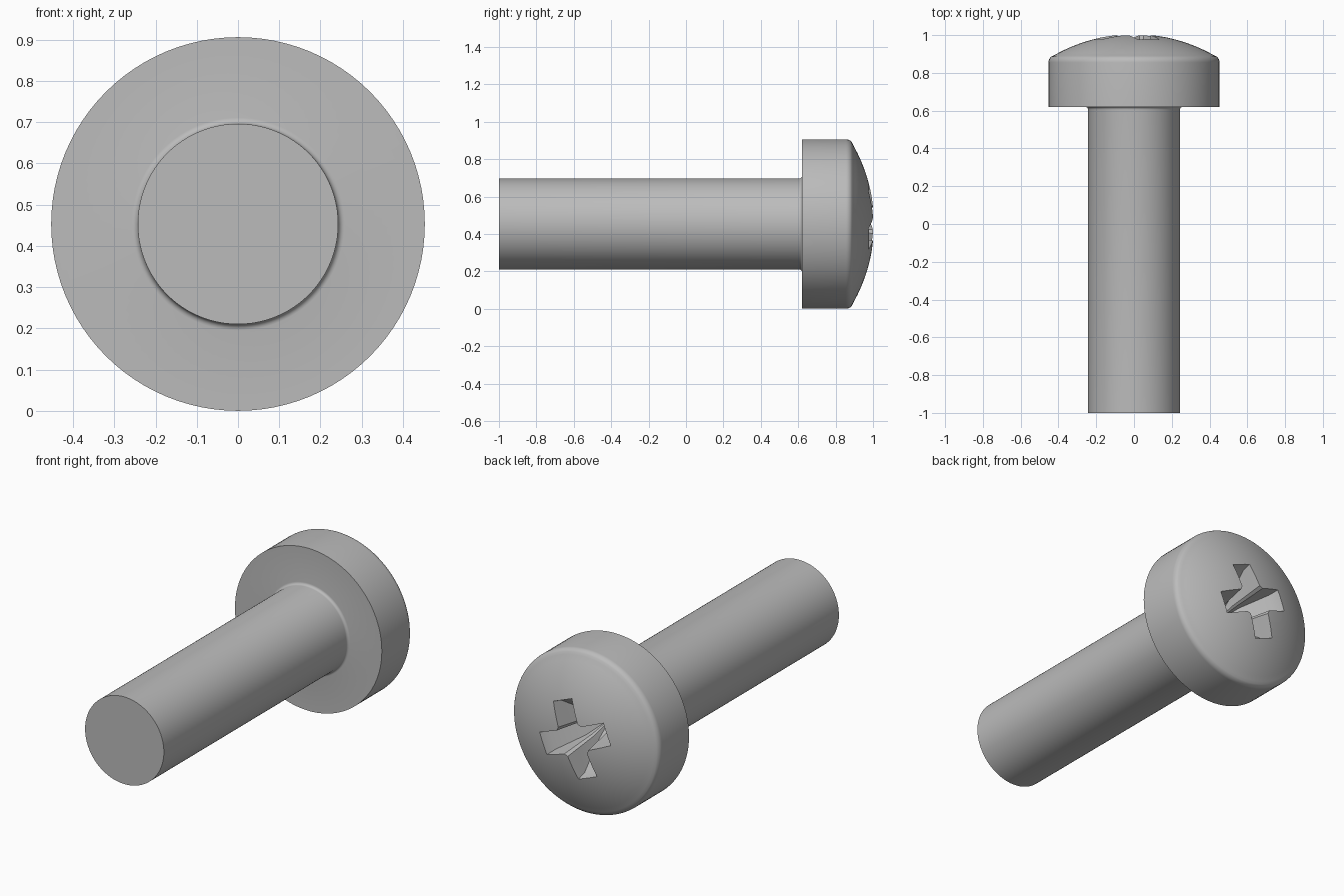
import bpy, bmesh, math

AXIS_Z = 0.453       # height of the screw's axis
SEGMENTS = 96
HEAD_R, SHAFT_R = 0.453, 0.243
HEAD_Y, APEX_Y = 0.62, 1.005
DOME_R = 0.857

cube = bpy.data.objects.get("Cube")
if cube:
    bpy.data.objects.remove(cube, do_unlink=True)

steel = bpy.data.materials.new("grey steel")
steel.use_nodes = True
colour = (0.5, 0.5, 0.5, 1)
steel.diffuse_color = colour
steel.node_tree.nodes["Principled BSDF"].inputs["Base Color"].default_value = colour


def loft(name, rings, start=None, end=None):
    """Skin rings of (x, y, z); close each end with a point or a flat cap."""
    bm = bmesh.new()
    loops = [[bm.verts.new(p) for p in ring] for ring in rings]
    n = len(loops[0])
    for a, b in zip(loops, loops[1:]):
        for i in range(n):
            j = (i + 1) % n
            bm.faces.new((a[i], a[j], b[j], b[i]))
    for loop, tip in ((loops[0], start), (loops[-1], end)):
        if tip is None:
            bm.faces.new(loop)
        else:
            point = bm.verts.new(tip)
            for i in range(n):
                bm.faces.new((loop[i], loop[(i + 1) % n], point))
    bmesh.ops.recalc_face_normals(bm, faces=bm.faces)
    mesh = bpy.data.meshes.new(name)
    bm.to_mesh(mesh)
    bm.free()
    mesh.materials.append(steel)
    obj = bpy.data.objects.new(name, mesh)
    bpy.context.collection.objects.link(obj)
    return obj


def circle(r, y):
    turn = 2 * math.pi / SEGMENTS
    return [(r * math.cos(i * turn), y, AXIS_Z + r * math.sin(i * turn))
            for i in range(SEGMENTS)]


def cross(y, reach, half):
    """Four-armed outline with small chamfers in the inner corners."""
    inner = half * 1.25
    points = []
    for arm in range(4):
        a = math.radians(-21.5 + 90 * arm)
        for u, v in ((inner, -half), (reach, -half), (reach, half), (inner, half)):
            points.append((u * math.cos(a) - v * math.sin(a), y,
                           AXIS_Z + u * math.sin(a) + v * math.cos(a)))
    return points


# Shaft, with a small fillet under the head
profile = [(SHAFT_R, -1)]
fillet = 0.015
for i in range(6):
    a = i / 5 * math.pi / 2
    profile.append((SHAFT_R + fillet * (1 - math.cos(a)),
                    HEAD_Y - fillet * (1 - math.sin(a))))

# Head: straight rim, rounded shoulder, shallow dome
profile += [(HEAD_R, HEAD_Y), (HEAD_R, 0.855)]
dome_start = math.asin(0.425 / DOME_R)
shoulder = 0.04
for i in range(1, 6):
    a = i / 6 * (math.pi / 2 - dome_start)
    profile.append((HEAD_R - shoulder * (1 - math.cos(a)),
                    0.855 + shoulder * math.sin(a)))
for i in range(16):
    a = dome_start * (1 - i / 16)
    profile.append((DOME_R * math.sin(a), APEX_Y - DOME_R * (1 - math.cos(a))))
screw = loft("screw_body", [circle(r, y) for r, y in profile],
             end=(0, APEX_Y, AXIS_Z))

# Tapered cross recess for the driver
cutter = loft("recess_cutter", [cross(1.06, 0.235, 0.07), cross(0.92, 0.195, 0.055),
                                cross(0.78, 0.09, 0.04), cross(0.68, 0.02, 0.012)])
cutter.hide_render = True

cut = screw.modifiers.new("driver_recess", "BOOLEAN")
cut.operation = "DIFFERENCE"
cut.solver = "EXACT"
cut.object = cutter
bpy.ops.object.select_all(action="DESELECT")
bpy.context.view_layer.objects.active = screw
screw.select_set(True)
bpy.ops.object.modifier_apply(modifier=cut.name)
bpy.data.objects.remove(cutter, do_unlink=True)
bpy.ops.object.shade_smooth_by_angle(angle=math.radians(25))
